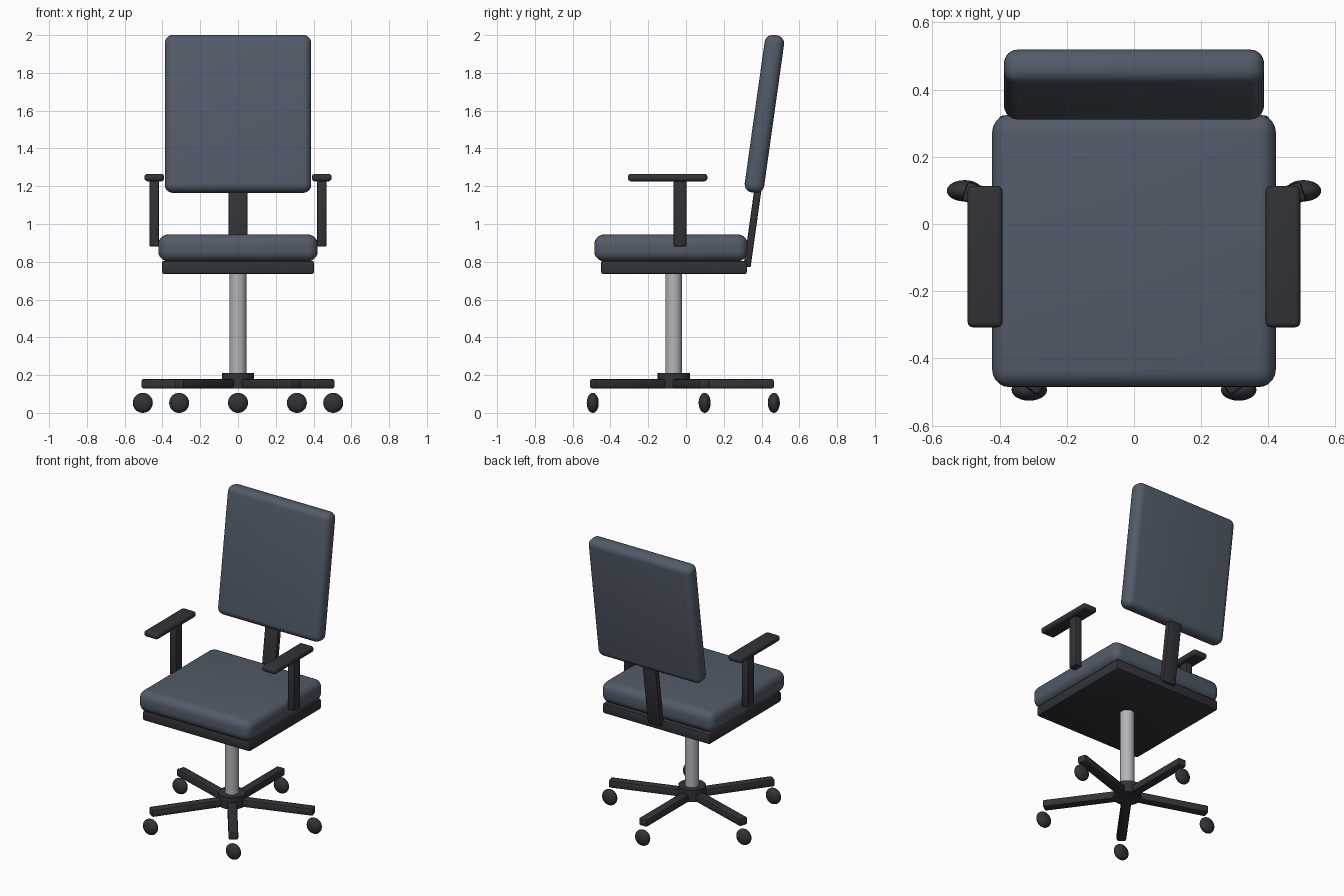
import bpy, math
from mathutils import Matrix, Vector

if "Cube" in bpy.data.objects:
    bpy.data.objects.remove(bpy.data.objects["Cube"])

def material(name, color):
    m = bpy.data.materials.new(name)
    m.diffuse_color = (*color, 1)
    m.use_nodes = True
    m.node_tree.nodes["Principled BSDF"].inputs["Base Color"].default_value = m.diffuse_color
    return m

FABRIC = material("fabric", (0.085, 0.105, 0.14))
PLASTIC = material("dark_plastic", (0.03, 0.033, 0.038))
METAL = material("metal", (0.45, 0.46, 0.48))

def finish(ob, name, mat):
    ob.name = name
    ob.data.materials.append(mat)
    bpy.ops.object.shade_smooth_by_angle(angle=math.radians(35))
    return ob

def box(name, loc, size, mat, bevel, segments=3, rot=(0, 0, 0)):
    bpy.ops.mesh.primitive_cube_add(size=1, location=loc, rotation=rot)
    ob = bpy.context.object
    ob.data.transform(Matrix.Diagonal((*size, 1)))
    mod = ob.modifiers.new("rounding", 'BEVEL')
    mod.width, mod.segments = bevel, segments
    mod.limit_method = 'NONE'
    bpy.ops.object.modifier_apply(modifier=mod.name)
    return finish(ob, name, mat)

def cylinder(name, loc, radius, depth, mat):
    bpy.ops.mesh.primitive_cylinder_add(vertices=32, radius=radius, depth=depth, location=loc)
    return finish(bpy.context.object, name, mat)

# Five-star base with flattened ball casters
CY = -0.065
REACH = 0.53
for i in range(5):
    a = math.radians(90 + 72 * i)
    d = Vector((math.cos(a), math.sin(a), 0))
    hub = Vector((0, CY, 0))
    box(f"base_leg_{i + 1}", hub + d * REACH / 2 + Vector((0, 0, 0.154)),
        (REACH, 0.06, 0.05), PLASTIC, 0.01, 2, (0, 0, a))
    bpy.ops.mesh.primitive_uv_sphere_add(segments=24, ring_count=16, radius=0.053,
                                         location=hub + d * REACH + Vector((0, 0, 0.053)))
    caster = bpy.context.object
    caster.data.transform(Matrix.Diagonal((1, 0.6, 1, 1)))
    finish(caster, f"caster_{i + 1}", PLASTIC)

# Hub and gas column
cylinder("hub", (0, CY, 0.17), 0.085, 0.08, PLASTIC)
cylinder("column", (0, CY, 0.47), 0.044, 0.58, METAL)

# Seat pan and cushion
box("seat_pan", (0, -0.064, 0.77), (0.806, 0.773, 0.07), PLASTIC, 0.012, 2)
box("seat_cushion", (0, -0.08, 0.874), (0.844, 0.811, 0.142), FABRIC, 0.052, 5)

# Reclined backrest and its support
TILT = (math.radians(-8), 0, 0)
box("back_support", (0, 0.357, 1.015), (0.1, 0.038, 0.49), PLASTIC, 0.008, 2, TILT)
box("backrest", (0, 0.415, 1.583), (0.775, 0.104, 0.842), FABRIC, 0.043, 5, TILT)

# Armrests
for side, s in (("left", -1), ("right", 1)):
    box(f"arm_post_{side}", (s * 0.444, -0.031, 1.055), (0.05, 0.068, 0.35), PLASTIC, 0.008, 2)
    box(f"arm_pad_{side}", (s * 0.443, -0.097, 1.246), (0.104, 0.421, 0.04), PLASTIC, 0.016, 4)
